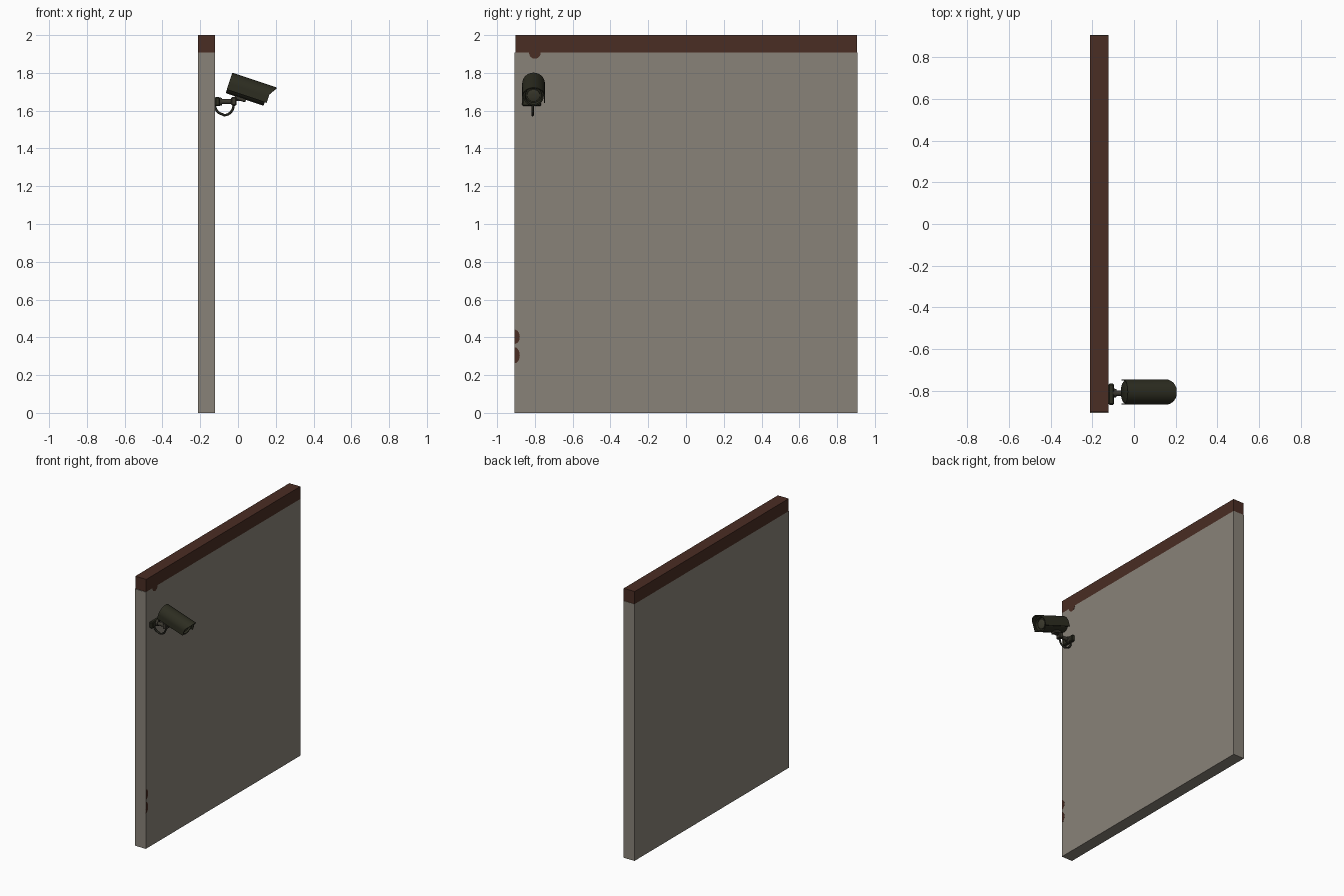
import bpy, bmesh, math
from mathutils import Matrix, Vector

if "Cube" in bpy.data.objects:
    bpy.data.objects.remove(bpy.data.objects["Cube"])


def mat(name, r, g, b):
    m = bpy.data.materials.new(name)
    m.diffuse_color = (r, g, b, 1)
    m.use_nodes = True
    m.node_tree.nodes["Principled BSDF"].inputs["Base Color"].default_value = m.diffuse_color
    return m


PLASTER = mat("plaster", 0.25, 0.225, 0.19)
BRICK = mat("brick_red", 0.068, 0.026, 0.017)
HOUSING = mat("housing_dark", 0.026, 0.026, 0.015)
BRACKET = mat("bracket_grey", 0.045, 0.041, 0.03)
GLASS = mat("lens_glass", 0.05, 0.048, 0.03)
CABLE = mat("cable_black", 0.02, 0.02, 0.014)

CY = -0.807                                   # camera position along the wall
# camera frame: x forward, z up, tilted down
CAM = Matrix.Translation((-0.048, CY, 1.747)) @ Matrix.Rotation(math.radians(18.5), 4, 'Y')


def finish(name, bm, material, matrix=None, smooth=False):
    bmesh.ops.recalc_face_normals(bm, faces=bm.faces)
    me = bpy.data.meshes.new(name)
    bm.to_mesh(me)
    bm.free()
    me.materials.append(material)
    ob = bpy.data.objects.new(name, me)
    bpy.context.collection.objects.link(ob)
    if matrix:
        ob.matrix_world = matrix
    if smooth:
        bpy.ops.object.select_all(action='DESELECT')
        ob.select_set(True)
        bpy.context.view_layer.objects.active = ob
        bpy.ops.object.shade_smooth_by_angle(angle=math.radians(35))
    return ob


def box(name, lo, hi, material, matrix=None, bevel=0):
    lo, hi = Vector(lo), Vector(hi)
    bm = bmesh.new()
    bmesh.ops.create_cube(bm, size=1, matrix=Matrix.Translation((lo + hi) / 2)
                          @ Matrix.Diagonal((*(hi - lo), 1)))
    if bevel:
        bmesh.ops.bevel(bm, geom=bm.edges[:], offset=bevel, segments=1, affect='EDGES')
    return finish(name, bm, material, matrix)


def lathe(name, profile, material, matrix, n=32):
    """Revolve (x, radius) points round the local x axis."""
    bm = bmesh.new()
    rings = [[bm.verts.new((x, r * math.cos(2 * math.pi * i / n), r * math.sin(2 * math.pi * i / n)))
              for i in range(n)] for x, r in profile]
    for a, b in zip(rings, rings[1:]):
        for i in range(n):
            j = (i + 1) % n
            bm.faces.new((a[i], a[j], b[j], b[i]))
    bm.faces.new(rings[0])
    bm.faces.new(rings[-1])
    return finish(name, bm, material, matrix, True)


def patch(name, cy, cz, ry, rz, a0, a1):
    """Thin half-ellipse of bare brick on the plaster face."""
    bm = bmesh.new()
    n = 10
    angles = [math.radians(a0 + (a1 - a0) * i / n) for i in range(n + 1)]
    f = bm.faces.new([bm.verts.new((-0.1215, cy + ry * math.cos(a), cz + rz * math.sin(a)))
                      for a in angles])
    ext = bmesh.ops.extrude_face_region(bm, geom=[f])
    bmesh.ops.translate(bm, vec=(-0.003, 0, 0),
                        verts=[v for v in ext['geom'] if isinstance(v, bmesh.types.BMVert)])
    return finish(name, bm, BRICK)


# wall, coping and bare brick patches
box("wall", (-0.212, -0.907, 0), (-0.122, 0.907, 1.907), PLASTER)
box("wall_coping", (-0.212, -0.903, 1.907), (-0.122, 0.905, 2.0), BRICK)
patch("brick_patch_top", -0.80, 1.907, 0.031, 0.032, 180, 360)
patch("brick_patch_upper", -0.907, 0.403, 0.027, 0.038, -90, 90)
patch("brick_patch_lower", -0.907, 0.305, 0.027, 0.042, -90, 90)

# hood: arched shell with a visor that slopes forward at the top
section = [(-0.06, -0.037)]
section += [(-0.06 * math.cos(math.pi * i / 24), -0.003 + 0.06 * math.sin(math.pi * i / 24))
            for i in range(25)]
section += [(0.06, -0.037)]
bm = bmesh.new()
rows = []
for y, z in section:
    front = 0.223 + 0.025 * max(0, min(1, (z - 0.012) / 0.043))
    inner = (y * 0.91, -0.003 + (z + 0.003) * 0.91 if z > -0.03 else z)
    rows.append([bm.verts.new(p) for p in ((0, y, z), (front, y, z), (front, *inner), (0, *inner))])
for a, b in zip(rows, rows[1:]):
    for i in range(4):
        j = (i + 1) % 4
        bm.faces.new((a[i], a[j], b[j], b[i]))
bm.faces.new(rows[0])
bm.faces.new(rows[-1])
finish("camera_hood", bm, HOUSING, CAM, True)

# round body with recessed front, and the lens
axis = CAM @ Matrix.Translation((0, 0, -0.003))
lathe("camera_body", [(0.001, 0.048), (0.005, 0.054), (0.212, 0.054), (0.212, 0.046), (0.195, 0.042)],
      HOUSING, axis)
lathe("camera_lens", [(0.19, 0.034), (0.203, 0.034), (0.205, 0.028), (0.205, 0.005)], GLASS, axis)

# mount under the body
box("mount_plate", (0.052, -0.02, -0.071), (0.114, 0.02, -0.05), BRACKET, CAM, 0.003)

# wall bracket: plate, tapered collar, arm and joint
box("wall_plate", (-0.122, -0.868, 1.625), (-0.096, -0.767, 1.672), HOUSING, None, 0.005)
arm = Matrix.Translation((0, -0.812, 1.648))
lathe("bracket_arm", [(-0.1, 0.023), (-0.084, 0.019), (-0.084, 0.013), (-0.025, 0.013)],
      BRACKET, arm, 20)
box("bracket_joint", (-0.036, -0.832, 1.628), (-0.008, -0.79, 1.672), BRACKET, None, 0.004)
box("joint_neck", (-0.012, -0.822, 1.65), (0.022, -0.8, 1.674), BRACKET)

# looping cable below the arm
cu = bpy.data.curves.new("cable", 'CURVE')
cu.dimensions = '3D'
cu.bevel_depth = 0.0065
cu.bevel_resolution = 2
cu.use_fill_caps = True
sp = cu.splines.new('POLY')
sp.points.add(16)
for i, p in enumerate(sp.points):
    a = math.pi * (1 + i / 16)
    drop = 0.052 if i < 8 else 0.056
    p.co = (-0.073 + 0.05 * math.cos(a), -0.812, 1.632 + drop * math.sin(a), 1)
cu.materials.append(CABLE)
bpy.context.collection.objects.link(bpy.data.objects.new("cable", cu))
